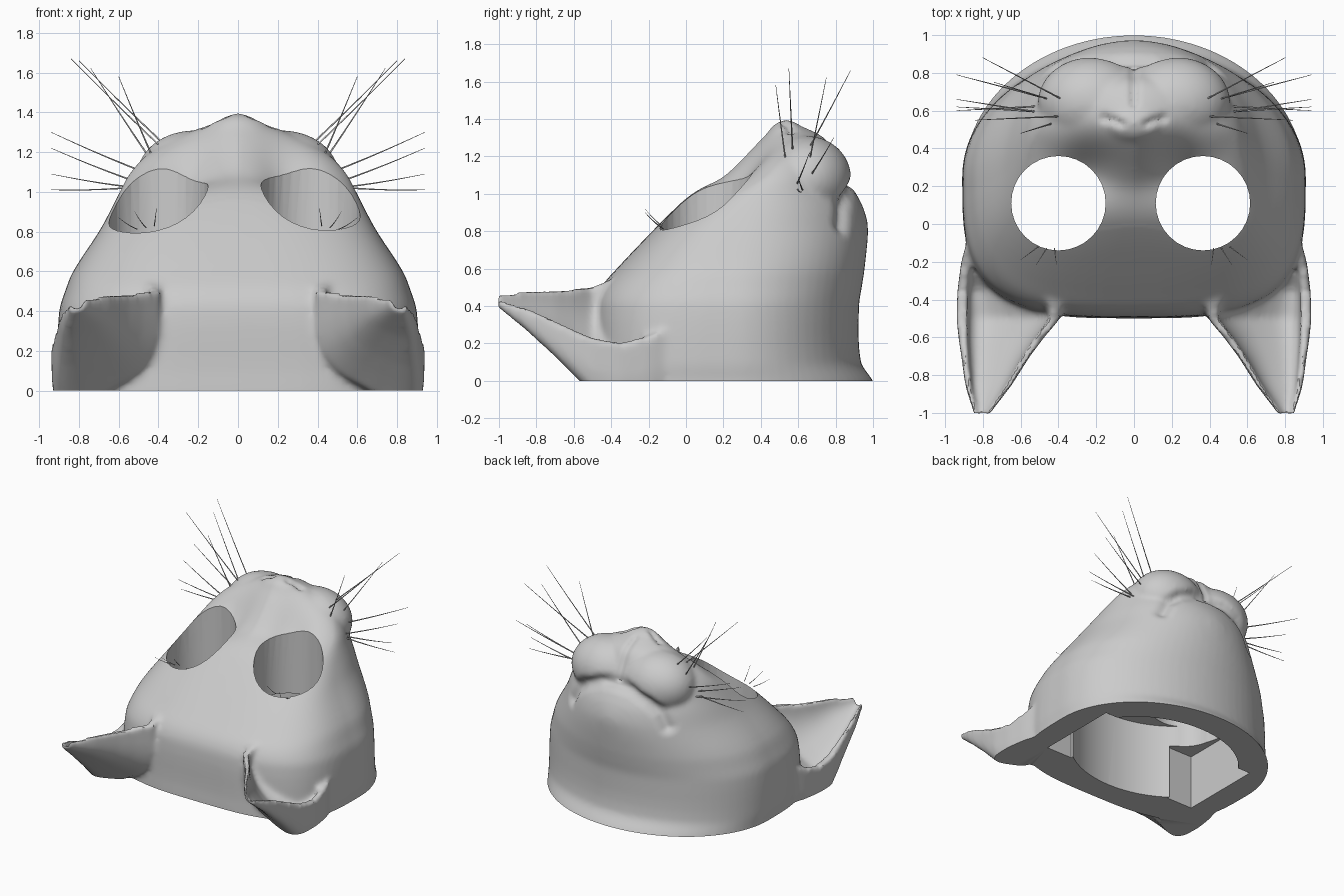
import bpy, bmesh, math
from mathutils import Matrix, Vector

old = bpy.data.objects.get("Cube")
if old:
    bpy.data.objects.remove(old)

GREY = (0.6, 0.6, 0.6, 1)
mat = bpy.data.materials.new("plain grey")
mat.use_nodes = True
mat.diffuse_color = GREY
mat.node_tree.nodes["Principled BSDF"].inputs["Base Color"].default_value = GREY


def add_object(name, bm):
    mesh = bpy.data.meshes.new(name)
    bmesh.ops.recalc_face_normals(bm, faces=bm.faces)
    bm.to_mesh(mesh)
    bm.free()
    ob = bpy.data.objects.new(name, mesh)
    bpy.context.collection.objects.link(ob)
    return ob


def loft(bm, rings):
    loops = [[bm.verts.new(p) for p in ring] for ring in rings]
    n = len(loops[0])
    for a, b in zip(loops, loops[1:]):
        for i in range(n):
            j = (i + 1) % n
            bm.faces.new((a[i], a[j], b[j], b[i]))
    bm.faces.new(loops[0])
    bm.faces.new(loops[-1])


def smooth_rows(rows, steps=4):
    # Spline between the key rows, with slopes taken from the neighbours
    rows = [Vector(r) for r in rows]
    out = []
    for i in range(len(rows) - 1):
        a, b = rows[i], rows[i + 1]
        before, after = rows[max(i - 1, 0)], rows[min(i + 2, len(rows) - 1)]
        h = b[0] - a[0]
        sa = (b - before) * (h / (b[0] - before[0]))
        sb = (after - a) * (h / (after[0] - a[0]))
        for k in range(steps):
            t = k / steps
            u = t * t * (3 - 2 * t)
            out.append(a * (1 - u) + b * u + sa * (t * (1 - t) ** 2) - sb * (t * t * (1 - t)))
    return out + [rows[-1]]


def power(v, e):
    return math.copysign(abs(v) ** e, v)


def ellipsoid(bm, centre, radii):
    m = Matrix.Translation(centre) @ Matrix.Diagonal((*radii, 1))
    bmesh.ops.create_uvsphere(bm, u_segments=32, v_segments=20, radius=1, matrix=m)


def bake(ob):
    bpy.context.view_layer.update()
    dg = bpy.context.evaluated_depsgraph_get()
    mesh = bpy.data.meshes.new_from_object(ob.evaluated_get(dg))
    ob.modifiers.clear()
    ob.data = mesh


# Head levels: z, half width, front y, widest y, back y, squareness of front
LEVELS = [
    (-.1, .9, -.5, .25, 1.04, 3.4), (0, .9, -.5, .25, 1, 3.4),
    (.1, .91, -.495, .25, .935, 3.4), (.4, .9, -.49, .25, .925, 3.2),
    (.5, .87, -.455, .25, .94, 3.1), (.6, .83, -.37, .26, .955, 3),
    (.8, .7, -.18, .3, .972, 3), (.92, .635, -.06, .36, .95, 2.6),
    (1, .595, .03, .4, .91, 2.2), (1.1, .54, .17, .47, .85, 1.7),
    (1.2, .44, .28, .53, .8, 1.6), (1.3, .25, .4, .56, .74, 1.8),
    (1.36, .1, .47, .55, .63, 2)]


def head_ring(z, w, front, mid, back, square):
    ring = []
    for i in range(72):
        a = math.tau * i / 72
        c, s = math.cos(a), math.sin(a)
        e = 2 / square if s < 0 else 1
        depth = back - mid if s > 0 else mid - front
        ring.append((w * power(c, e), mid + depth * power(s, e), z))
    return ring


bm = bmesh.new()
loft(bm, [head_ring(*row) for row in smooth_rows(LEVELS)])

# Nose, chin and whisker pads
ellipsoid(bm, (0, .535, 1.25), (.19, .12, .145))
ellipsoid(bm, (0, .735, .8), (.36, .24, .27))
for side in (-1, 1):
    ellipsoid(bm, (side * .22, .645, 1.08), (.29, .24, .23))

# Cupped ears: y, inner rim x and z, outer rim x and z, bottom z, hollowness
EARS = [
    (-.04, .5, .5, .87, .3, -.03, .05), (-.2, .45, .56, .915, .24, -.04, .2),
    (-.35, .4, .56, .935, .2, -.04, .45), (-.5, .39, .5, .94, .225, 0, .6),
    (-.6, .475, .49, .93, .27, .085, .68), (-.7, .55, .485, .915, .32, .17, .7),
    (-.85, .645, .48, .895, .385, .29, .7), (-1.01, .765, .465, .85, .44, .4, .7)]


def ear_ring(side, y, xi, zi, xo, zo, zb, hollow):
    mid, half = (xi + xo) / 2, (xo - xi) / 2
    depth = (zi + zo) / 2 - zb
    outer, inner = [], []
    for i in range(17):
        a = math.pi * i / 16
        c, s = math.cos(a), abs(math.sin(a))
        box_c, box_s = power(c, .5), s ** .5
        rim = zi + (zo - zi) * (1 - box_c) / 2
        outer.append((side * (mid - half * box_c), y, rim - depth * box_s))
        thin, c = half * .84 - .012, power(c, .7)
        rim = zi + (zo - zi) * (1 - c) / 2
        inner.append((side * (mid - thin * c), y, rim + .004 - depth * hollow * s ** .7))
    return outer + inner[::-1]


for side in (-1, 1):
    loft(bm, [ear_ring(side, *row) for row in EARS])

# Fuse the lumps into one skin
head = add_object("cat_mask", bm)
fuse = head.modifiers.new("fuse", "REMESH")
fuse.mode = "VOXEL"
fuse.voxel_size = .017
soft = head.modifiers.new("soften", "SMOOTH")
soft.factor = .5
soft.iterations = 10
bake(head)


# Sunken inner eye corners, and grooves for the mouth, lip seam and nostrils
def line_distance(p, path):
    best = 9.0
    for a, b in zip(path, path[1:]):
        a, b = Vector(a), Vector(b)
        d = b - a
        t = max(0, min(1, (p - a).dot(d) / d.length_squared))
        best = min(best, (p - a - d * t).length)
    return best


def bump(distance, radius):
    return math.exp(-(distance / radius) ** 2)


MOUTH = [(0, 1.08), (.14, 1.07), (.28, 1.01), (.37, .93), (.42, .83)]
SEAM = [(0, .64), (0, .9)]
NOSTRIL = [(.07, .53), (.11, .55), (.16, .56)]
moves = []
for v in head.data.vertices:
    x, y, z = abs(v.co.x), v.co.y, v.co.z
    flat = Vector((x, y))
    push = sink = 0
    if y > .6 and z > .7:
        push = .03 * bump(line_distance(Vector((x, z)), MOUTH), .038)
    if z > 1.1:
        push += .018 * bump(line_distance(flat, SEAM), .022)
        push += .02 * bump(line_distance(flat, NOSTRIL), .022)
    if z > .7 and y < .65:
        sink = .1 * bump((flat - Vector((.24, .29))).length, .15)
        sink += .03 * bump((flat - Vector((0, .24))).length, .13)
    if push + sink > .001:
        moves.append((v.index, v.co - v.normal * push - Vector((0, 0, sink))))
for index, co in moves:
    head.data.vertices[index].co = co

# Cut the flat base, hollow, side pockets and eye holes
cutters = []


def cut(name, bm):
    ob = add_object(name, bm)
    ob.hide_render = True
    mod = head.modifiers.new(name, "BOOLEAN")
    mod.operation = "DIFFERENCE"
    mod.solver = "EXACT"
    mod.object = ob
    cutters.append(ob)


def cut_box(name, centre, size):
    bm = bmesh.new()
    m = Matrix.Translation(centre) @ Matrix.Diagonal((*size, 1))
    bmesh.ops.create_cube(bm, size=1, matrix=m)
    cut(name, bm)


def cut_tube(name, centre, rx, ry, height, sides):
    bm = bmesh.new()
    m = Matrix.Translation(centre) @ Matrix.Diagonal((rx, ry, height, 1))
    bmesh.ops.create_cone(bm, cap_ends=True, segments=sides, radius1=1,
                          radius2=1, depth=1, matrix=m)
    cut(name, bm)


cut_box("base_cutter", (0, 0, -.5), (4, 4, 1))
cut_tube("hollow_cutter", (0, .24, .2), .68, .54, .82, 64)
for side in (-1, 1):
    cut_box("pocket_cutter", (side * .585, .17, .17), (.23, .68, .54))
for x in (-.4, .365):
    cut_tube("eye_cutter", (x, .11, 1.1), .25, .25, 1.4, 32)
bake(head)
for ob in cutters:
    bpy.data.objects.remove(ob)
head.data.materials.clear()
head.data.materials.append(mat)
bpy.ops.object.select_all(action="DESELECT")
head.select_set(True)
bpy.context.view_layer.objects.active = head
bpy.ops.object.shade_smooth_by_angle(angle=math.radians(40))


# Whiskers and brow hairs, given as root and tip on one side
def hairs(name, strands, thickness):
    curve = bpy.data.curves.new(name, "CURVE")
    curve.dimensions = "3D"
    curve.bevel_depth = thickness
    curve.bevel_resolution = 1
    curve.use_fill_caps = True
    for side in (-1, 1):
        for root, tip in strands:
            a, b = Vector(root), Vector(tip)
            a -= (b - a) * .15
            spline = curve.splines.new("POLY")
            spline.points.add(5)
            for i, p in enumerate(spline.points):
                t = i / 5
                q = a.lerp(b, t)
                p.co = (side * q.x, q.y, q.z - .005 * math.sin(math.pi * t), 1)
                p.radius = 1 - .75 * t
    curve.materials.append(mat)
    bpy.context.collection.objects.link(bpy.data.objects.new(name, curve))


hairs("whiskers", [
    ((.38, .66, 1.25), (.8, .88, 1.66)), ((.45, .66, 1.18), (.74, .75, 1.62)),
    ((.4, .57, 1.24), (.84, .55, 1.67)), ((.44, .53, 1.2), (.6, .48, 1.58)),
    ((.52, .68, 1.12), (.94, .79, 1.3)), ((.56, .6, 1.07), (.94, .66, 1.22)),
    ((.57, .62, 1.03), (.94, .6, 1.09)), ((.59, .6, 1.02), (.94, .62, 1.01))],
    .005)
hairs("brow_hairs", [
    ((.42, -.14, .84), (.41, -.22, .92)), ((.47, -.14, .83), (.52, -.22, .9)),
    ((.52, -.13, .82), (.6, -.19, .87))], .003)
